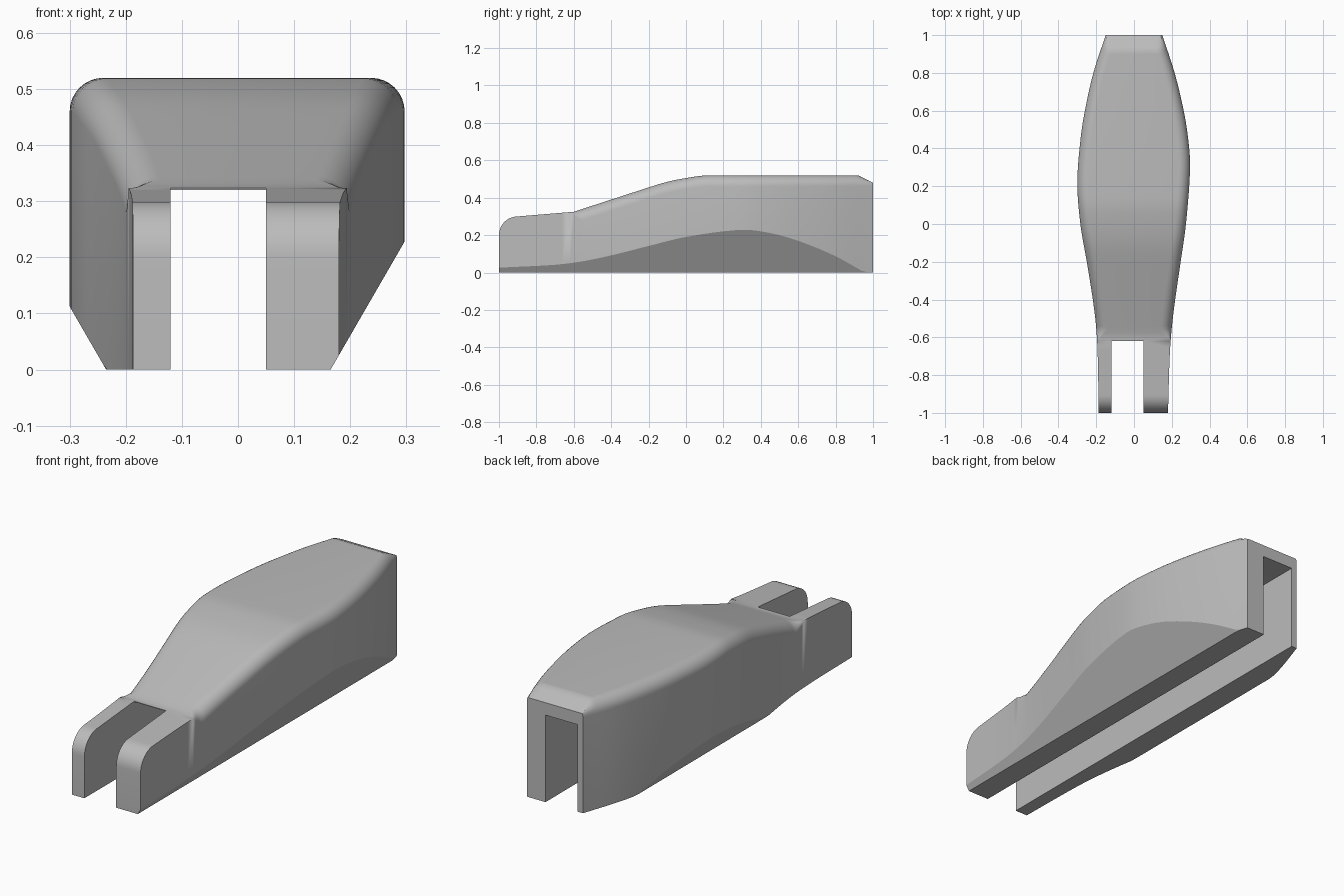
import bpy, bmesh, math

if "Cube" in bpy.data.objects:
    bpy.data.objects.remove(bpy.data.objects["Cube"])

# Single plain material
grey = bpy.data.materials.new("plain grey")
grey.use_nodes = True
grey.diffuse_color = (0.5, 0.5, 0.5, 1)
grey.node_tree.nodes["Principled BSDF"].inputs["Base Color"].default_value = (0.5, 0.5, 0.5, 1)

# Guide curves along the length: (y, value)
RIGHT = [(-1, .187), (-.7, .192), (-.55, .2), (-.4, .218), (-.2, .25), (0, .284),
         (.22, .3), (.45, .283), (.6, .26), (.8, .215), (1, .15)]
LEFT = [(-1, .18), (-.7, .189), (-.55, .2), (-.4, .218), (-.2, .247), (0, .275),
        (.3, .297), (.45, .287), (.6, .263), (.8, .215), (1, .15)]
HEIGHT = [(-.9, .3), (-.6, .325), (-.2, .455), (-.1, .485), (0, .505), (.12, .52), (1, .52)]
BACK_BEVEL = .92
FILLET = .06


def sample(pts, y, smooth=True):
    """Interpolate a guide curve, smoothly or in straight runs."""
    y = min(max(y, pts[0][0]), pts[-1][0])
    i = max(k for k in range(len(pts) - 1) if pts[k][0] <= y)
    (y0, a), (y1, b) = pts[i], pts[i + 1]
    d, t = y1 - y0, (y - y0) / (y1 - y0)
    if not smooth:
        return a + (b - a) * t

    def slope(k):
        p, q = pts[max(k - 1, 0)], pts[min(k + 1, len(pts) - 1)]
        return (q[1] - p[1]) / (q[0] - p[0])
    return ((2*t**3 - 3*t**2 + 1) * a + (t**3 - 2*t**2 + t) * d * slope(i)
            + (3*t**2 - 2*t**3) * b + (t**3 - t**2) * d * slope(i + 1))


def top_height(y):
    """Top line with the rounded nose."""
    if y < -.9:
        return .2 + math.sqrt(max(0, .01 - (y + .9) ** 2))
    return sample(HEIGHT, y, smooth=-.2 < y < .12)


def half_section(width, foot, y):
    """Foot, slanted underside, side wall and rounded top corner."""
    h = top_height(y)
    r = FILLET * min(max((y + .62) / .06, 0), 1)
    limit = .52 - (y - BACK_BEVEL) / 2
    pts = [(min(width, foot), 0), (width, max(0, (width - foot) * 1.73))]
    for k in range(9):
        a = math.pi / 2 * k / 8
        pts.append((width - r + r * math.cos(a), min(h - r + r * math.sin(a), limit)))
    return pts


def finish(name, bm):
    bmesh.ops.remove_doubles(bm, verts=bm.verts, dist=.0002)
    bmesh.ops.recalc_face_normals(bm, faces=bm.faces)
    mesh = bpy.data.meshes.new(name)
    bm.to_mesh(mesh)
    bm.free()
    mesh.materials.append(grey)
    ob = bpy.data.objects.new(name, mesh)
    bpy.context.collection.objects.link(ob)
    return ob


# Body lofted from cross-sections
stations = {round(-.9 + .04 * k, 3) for k in range(48)}
stations |= {round(-.9 - .1 * math.sin(math.pi / 2 * k / 10), 4) for k in range(11)}
stations |= {-.62, -.6, -.56, BACK_BEVEL, 1}
bm = bmesh.new()
rings = []
for y in sorted(stations):
    left = half_section(sample(LEFT, y), .165, y)
    right = half_section(sample(RIGHT, y), .235, y)
    outline = left + [(-x, z) for x, z in reversed(right)]
    rings.append([bm.verts.new((x, y, z)) for x, z in outline])
for r0, r1 in zip(rings, rings[1:]):
    n = len(r0)
    for k in range(n):
        bm.faces.new((r0[k], r0[(k + 1) % n], r1[(k + 1) % n], r1[k]))
bm.faces.new(rings[0])
bm.faces.new(rings[-1])
body = finish("slotted_body", bm)

# Cutter for the lengthwise channel and the open fork
profile = [(-1.1, -.1), (1.1, -.1), (1.1, .42), (-.1, .42), (-.62, .32), (-.62, .7), (-1.1, .7)]
bm = bmesh.new()
face = bm.faces.new([bm.verts.new((-.12, y, z)) for y, z in profile])
ext = bmesh.ops.extrude_face_region(bm, geom=[face])
bmesh.ops.translate(bm, vec=(.17, 0, 0),
                    verts=[v for v in ext["geom"] if isinstance(v, bmesh.types.BMVert)])
cutter = finish("channel_cutter", bm)
cutter.hide_render = True

cut = body.modifiers.new("channel", 'BOOLEAN')
cut.operation = 'DIFFERENCE'
cut.solver = 'EXACT'
cut.object = cutter
bpy.ops.object.select_all(action='DESELECT')
body.select_set(True)
bpy.context.view_layer.objects.active = body
bpy.ops.object.modifier_apply(modifier=cut.name)
bpy.data.objects.remove(cutter)
bpy.ops.object.shade_smooth_by_angle(angle=math.radians(25))
